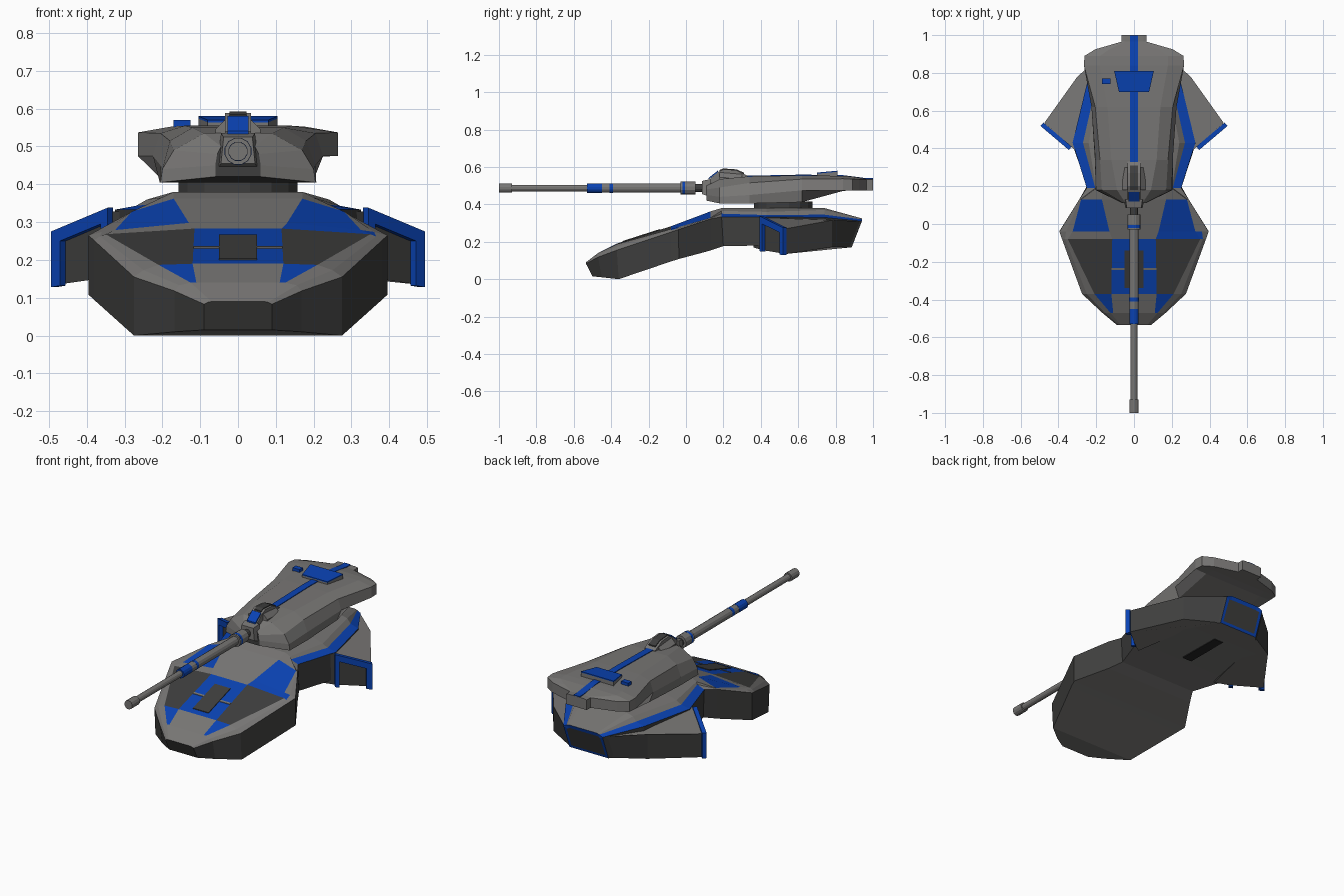
import bpy, bmesh, math
from mathutils import Vector

if "Cube" in bpy.data.objects:
    bpy.data.objects.remove(bpy.data.objects["Cube"])

def mat(name, c):
    m = bpy.data.materials.new(name)
    m.diffuse_color = (*c, 1)
    m.use_nodes = True
    m.node_tree.nodes["Principled BSDF"].inputs["Base Color"].default_value = m.diffuse_color
    return m

MATS = [mat("armour grey", (0.185, 0.18, 0.175)), mat("dark grey", (0.048, 0.048, 0.047)),
        mat("team blue", (0.003, 0.055, 0.45)), mat("near black", (0.02, 0.02, 0.02))]
GREY, DARK, BLUE, BLACK = range(4)
BELLY = GREY

def finish(name, bm):
    bmesh.ops.recalc_face_normals(bm, faces=bm.faces)
    me = bpy.data.meshes.new(name)
    bm.to_mesh(me)
    bm.free()
    for m in MATS:
        me.materials.append(m)
    ob = bpy.data.objects.new(name, me)
    bpy.context.collection.objects.link(ob)
    return ob

def loft(name, sections, colour, caps, inset_rear=0):
    """Skin symmetric half-sections; colour(i, band, right_side) picks the material."""
    bm = bmesh.new()
    rings = []
    for half in sections:
        full = list(half) + [(-x, y, z) for x, y, z in reversed(half)]
        rings.append([bm.verts.new(p) for p in full])
    n = len(rings[0])
    for i in range(len(rings) - 1):
        for j in range(n):
            k = (j + 1) % n
            f = bm.faces.new((rings[i][j], rings[i][k], rings[i + 1][k], rings[i + 1][j]))
            band = -1 if j == n - 1 else min(j, n - 2 - j)
            f.material_index = colour(i, band, j < n // 2)
    ends = [bm.faces.new(rings[0]), bm.faces.new(rings[-1])]
    for f, c in zip(ends, caps):
        f.material_index = c
    if inset_rear:
        bm.normal_update()
        bmesh.ops.inset_individual(bm, faces=[ends[1]], thickness=inset_rear)
        ends[1].material_index = DARK
    return finish(name, bm)

def slab(name, a_pts, b_pts, top, bottom, side):
    """Solid between two matching polygons."""
    bm = bmesh.new()
    a = [bm.verts.new(p) for p in a_pts]
    b = [bm.verts.new(p) for p in b_pts]
    bm.faces.new(a).material_index = top
    bm.faces.new(b).material_index = bottom
    for i in range(len(a)):
        k = (i + 1) % len(a)
        bm.faces.new((a[i], a[k], b[k], b[i])).material_index = side
    return finish(name, bm)

def prism(name, pts, vec, c, side=None):
    """Extrude a polygon by a vector."""
    return slab(name, pts, [Vector(p) + Vector(vec) for p in pts], c, c, c if side is None else side)

def ribbon(name, path, x0, x1, c, up=0.004, down=0.004):
    """Plate following a (y, z) path between two x positions."""
    pts = [(x0, y, z + up) for y, z in path] + [(x0, y, z - down) for y, z in reversed(path)]
    return prism(name, pts, (x1 - x0, 0, 0), c)

def disc(name, centre, axis, length, r, c, n=12):
    pts = []
    for i in range(n):
        a = 2 * math.pi * (i + 0.5) / n
        u, v = r * math.cos(a), r * math.sin(a)
        pts.append(Vector(centre) + Vector((u, 0, v) if axis == 'y' else (u, v, 0)))
    return prism(name, pts, (0, length, 0) if axis == 'y' else (0, 0, length), c)

# Hull: y, crown xz, deck xz, strip xz, rim xz, bottom yz
HULL = [(-.535, .06, .09, .07, .09, .08, .088, .09, .083, -.50, .015),
        (-.47, .11, .14, .125, .14, .155, .133, .168, .118, -.45, .01),
        (-.37, .12, .19, .21, .187, .25, .173, .275, .155, -.36, 0),
        (-.08, .115, .283, .35, .268, .365, .262, .381, .252, -.08, .095),
        (-.04, .13, .298, .325, .279, .36, .274, .395, .265, -.038, .108),
        (.13, .17, .362, .28, .328, .284, .326, .29, .322, .13, .153),
        (.19, .17, .38, .20, .365, .205, .35, .25, .333, .20, .177),
        (.43, .17, .38, .24, .36, .27, .343, .325, .333, .42, .18),
        (.74, .14, .38, .18, .37, .20, .345, .25, .33, .74, .175),
        (.94, .09, .325, .10, .322, .105, .32, .125, .31, .885, .168)]

def hull_colour(i, band, right):
    if band >= 3:
        return DARK if band == 3 else BELLY
    if band == -1 and i == 2 or band == 0 and i in (1, 4) or band == 2 and i >= 6:
        return BLUE
    if i == 3 and right and band in (0, 1):
        return BLUE
    return DARK if band == 0 and i == 2 else GREY

loft("hull", [[(s[k], s[0], s[k + 1]) for k in (1, 3, 5, 7)] + [(s[7], s[9], s[10])] for s in HULL],
     hull_colour, (DARK, BLUE), 0.022)

# Front hatch and seams on the sloped deck, slot in the belly
deck = lambda y: (y, .19 + .3207 * (y + .37))
ribbon("front_hatch", [deck(-.34), deck(-.14)], -.05, .05, DARK)
for s in (-1, 1):
    ribbon("deck_seam", [deck(-.243), deck(-.232)], s * .05, s * .118, GREY, .003)
ribbon("belly_slot", [(.45, .178), (.72, .176)], -.03, .03, BLACK)

# Side pods with framed end plates
for s in (-1, 1):
    top = [(.27, .36, .33), (.335, .41, .328), (.475, .535, .27), (.30, .78, .315),
           (.125, .935, .31), (.1, .85, .31), (.2, .7, .328)]
    low = [(.27, .36, .17), (.335, .41, .155), (.475, .535, .135), (.30, .78, .172),
           (.125, .88, .17), (.1, .8, .178), (.2, .7, .18)]
    slab("side_pod", [(s * x, y, z) for x, y, z in top], [(s * x, y, z) for x, y, z in low],
         GREY, BELLY, DARK)
    prof = [(0, .15), (0, .338), (1, .275), (1, .128), (.84, .132), (.84, .25), (.12, .295), (.12, .147)]
    prism("pod_frame", [(s * (.33 + .15 * t), .41 + .127 * t, z) for t, z in prof],
          (s * .015, -.018, 0), BLUE)

# Turret ring
disc("turret_ring", (0, .52, .355), 'z', .06, .16, DARK, 16)

# Turret: y, top xz, shoulder xz, lower xz, bottom xz
TUR = [(.11, .045, .50, .055, .48, .06, .45, .06, .42),
       (.18, .09, .535, .17, .49, .20, .44, .205, .405),
       (.34, .12, .55, .18, .515, .205, .45, .207, .405),
       (.62, .14, .555, .205, .535, .225, .475, .20, .412),
       (.84, .18, .552, .265, .537, .265, .475, .19, .472),
       (.89, .18, .549, .262, .535, .262, .475, .18, .475),
       (.925, .13, .543, .205, .533, .205, .475, .15, .475),
       (.965, .05, .536, .066, .533, .066, .475, .05, .475),
       (1.0, .05, .536, .066, .533, .066, .475, .05, .475)]
loft("turret", [[(t[k], t[0], t[k + 1]) for k in (1, 3, 5, 7)] for t in TUR],
     lambda i, band, right: DARK if i == 0 and band == -1 + 4 else GREY, (DARK, GREY))

# Turret top details
ribbon("turret_stripe", [(.32, .549), (.62, .555), (.84, .552), (.965, .536), (.999, .536)], -.02, .02, BLUE)
hatch = [(-.08, .70, .564), (.08, .70, .564), (.105, .81, .574), (-.105, .81, .574)]
prism("roof_hatch", hatch, (0, 0, -.025), GREY)
prism("roof_hatch_plate", hatch, (0, 0, .006), BLUE)
prism("roof_sensor", [(-.17, .74, .543), (-.125, .74, .543), (-.125, .77, .543), (-.17, .77, .543)], (0, 0, .027), BLUE)

# Gun mount and sight hood
ribbon("sight_hood", [(.13, .54), (.17, .572), (.20, .588), (.27, .583), (.33, .552)], -.034, .034, GREY, 0, .045)
ribbon("hood_panel", [(.12, .537), (.17, .576)], -.028, .028, BLUE)
ribbon("hood_cap", [(.18, .581), (.20, .589), (.27, .584), (.31, .566)], -.022, .022, DARK, .003)
for s in (-1, 1):
    prism("hood_bracket", [(s * .03, .18, .575), (s * .06, .18, .545), (s * .06, .18, .52), (s * .03, .18, .52)],
          (0, .12, -.01), GREY)
slab("gun_mantlet", [(-.055, .13, .44), (.055, .13, .44), (.045, .13, .535), (-.045, .13, .535)],
     [(-.045, .085, .455), (.045, .085, .455), (.038, .085, .525), (-.038, .085, .525)], GREY, GREY, GREY)

# Gun barrel pieces: name, start, end, radius, colour
for name, y0, y1, r, c in [("barrel_neck", .04, .10, .022, DARK),
                           ("barrel_collar", -.03, .05, .036, GREY),
                           ("collar_band", -.02, -.005, .0367, BLUE),
                           ("barrel_sleeve", -.45, -.03, .0255, GREY),
                           ("sleeve_band", -.41, -.39, .0262, BLUE),
                           ("barrel_band", -.53, -.45, .026, BLUE),
                           ("barrel", -.94, -.53, .018, GREY),
                           ("muzzle", -1.0, -.93, .0255, GREY)]:
    disc(name, (0, y0, .487), 'y', y1 - y0, r, c)
